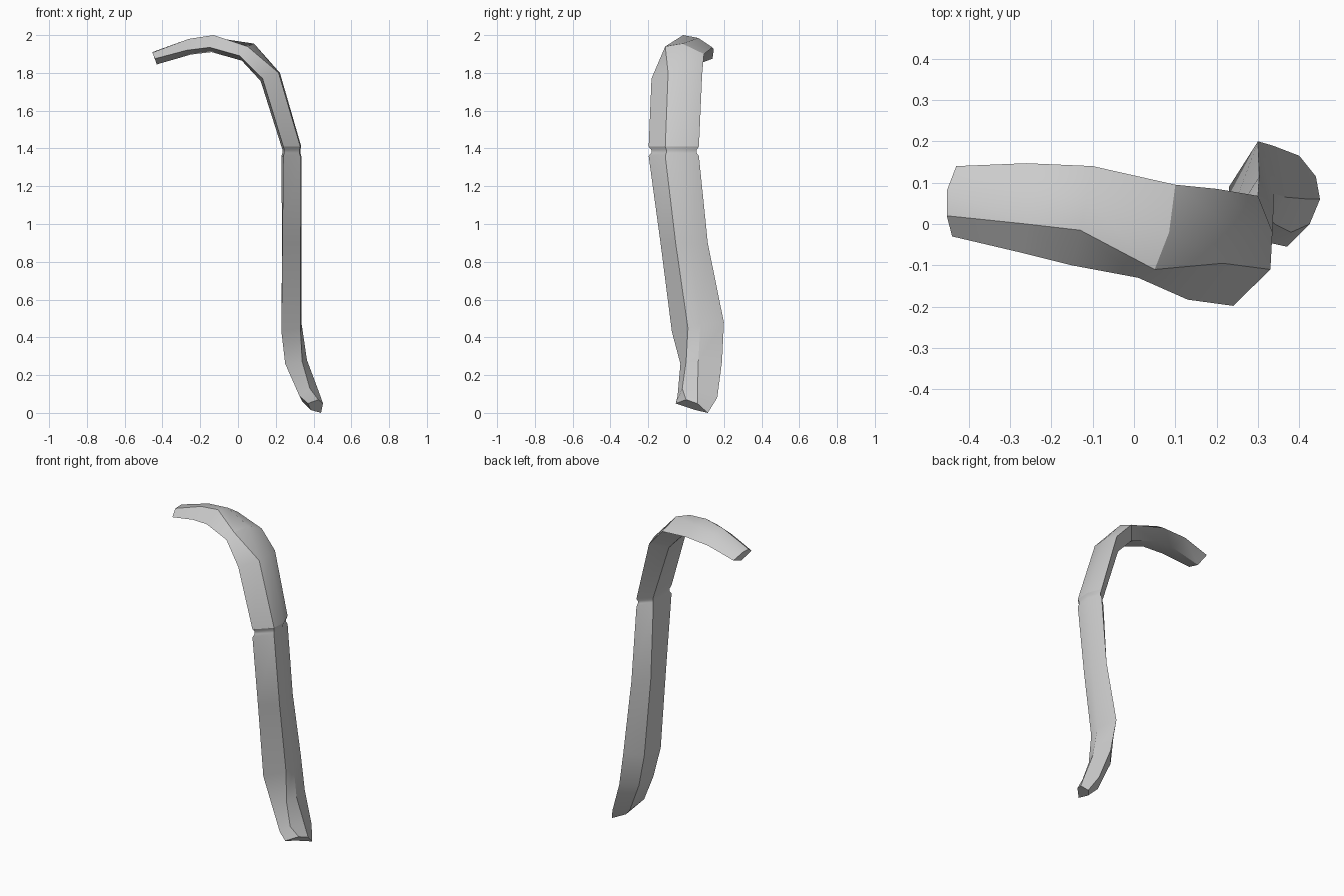
import bpy, bmesh, math
from mathutils import Vector

cube = bpy.data.objects.get("Cube")
if cube:
    bpy.data.objects.remove(cube, do_unlink=True)

grey = bpy.data.materials.new("plain grey")
grey.use_nodes = True
colour = (0.6, 0.6, 0.6, 1)
grey.diffuse_color = colour
grey.node_tree.nodes["Principled BSDF"].inputs["Base Color"].default_value = colour


def loft(name, rings):
    """Skin a row of matching cross-sections and cap both ends."""
    bm = bmesh.new()
    loops = [[bm.verts.new(p) for p in ring] for ring in rings]
    n = len(loops[0])
    for a, b in zip(loops, loops[1:]):
        for i in range(n):
            j = (i + 1) % n
            bm.faces.new((a[i], a[j], b[j], b[i]))
    bm.faces.new(loops[0])
    bm.faces.new(loops[-1])
    bmesh.ops.recalc_face_normals(bm, faces=bm.faces)
    mesh = bpy.data.meshes.new(name)
    bm.to_mesh(mesh)
    bm.free()
    mesh.materials.append(grey)
    obj = bpy.data.objects.new(name, mesh)
    bpy.context.collection.objects.link(obj)
    return obj


def level(z, points):
    return [(x, y, z) for x, y in points]


def shrink(ring, dz, factor):
    """Scale a ring about its centre and move it vertically."""
    c = sum((Vector(p) for p in ring), Vector()) / len(ring)
    return [c + (Vector(p) - c) * factor + Vector((0, 0, dz)) for p in ring]


# Sections run: front edge, outer front, outer back, back edge, inner ridge
foot = [
    [(.37, -.055, .05), (.425, 0, .07), (.45, .06, .05), (.44, .115, 0), (.385, .05, .015)],
    [(.325, -.045, .09), (.38, -.02, .13), (.425, .06, .12), (.40, .165, .08), (.34, .08, .06)],
    [(.25, -.03, .26), (.34, 0, .27), (.365, .065, .28), (.335, .19, .27), (.26, .10, .25)],
]
shaft = [
    [(.23, -.075, .43), (.33, .01, .45), (.337, .075, .47), (.30, .20, .48), (.23, .09, .44)],
    level(.90, [(.235, -.135), (.33, -.055), (.337, .025), (.303, .115), (.233, .02)]),
]

# Shallow groove around the shaft
joint = level(1.36, [(.24, -.198), (.33, -.11), (.335, -.02), (.30, .068), (.23, 0)])
groove = [joint, shrink(joint, .016, .9), shrink(joint, .032, .9), shrink(joint, .05, 1)]

# Upper bend and tapering hook
hook = [
    [(.13, -.183, 1.77), (.215, -.095, 1.80), (.222, 0, 1.80), (.20, .085, 1.79), (.12, 0, 1.757)],
    [(.01, -.13, 1.89), (.05, -.11, 1.94), (.085, -.02, 1.955), (.10, .095, 1.90), (.02, 0, 1.865)],
    [(-.15, -.10, 1.935), (-.13, -.015, 2.0), (-.115, .065, 1.985), (-.10, .14, 1.935), (-.14, .03, 1.91)],
    [(-.27, -.07, 1.92), (-.26, 0, 1.98), (-.26, .075, 1.97), (-.26, .147, 1.925), (-.25, .05, 1.897)],
    [(-.44, -.03, 1.875), (-.453, .02, 1.908), (-.453, .08, 1.91), (-.43, .14, 1.875), (-.43, .06, 1.845)],
]

rib = loft("curved_bar", foot + shaft + groove + hook)
bpy.ops.object.select_all(action='DESELECT')
rib.select_set(True)
bpy.context.view_layer.objects.active = rib
bpy.ops.object.shade_smooth_by_angle(angle=math.radians(30))
